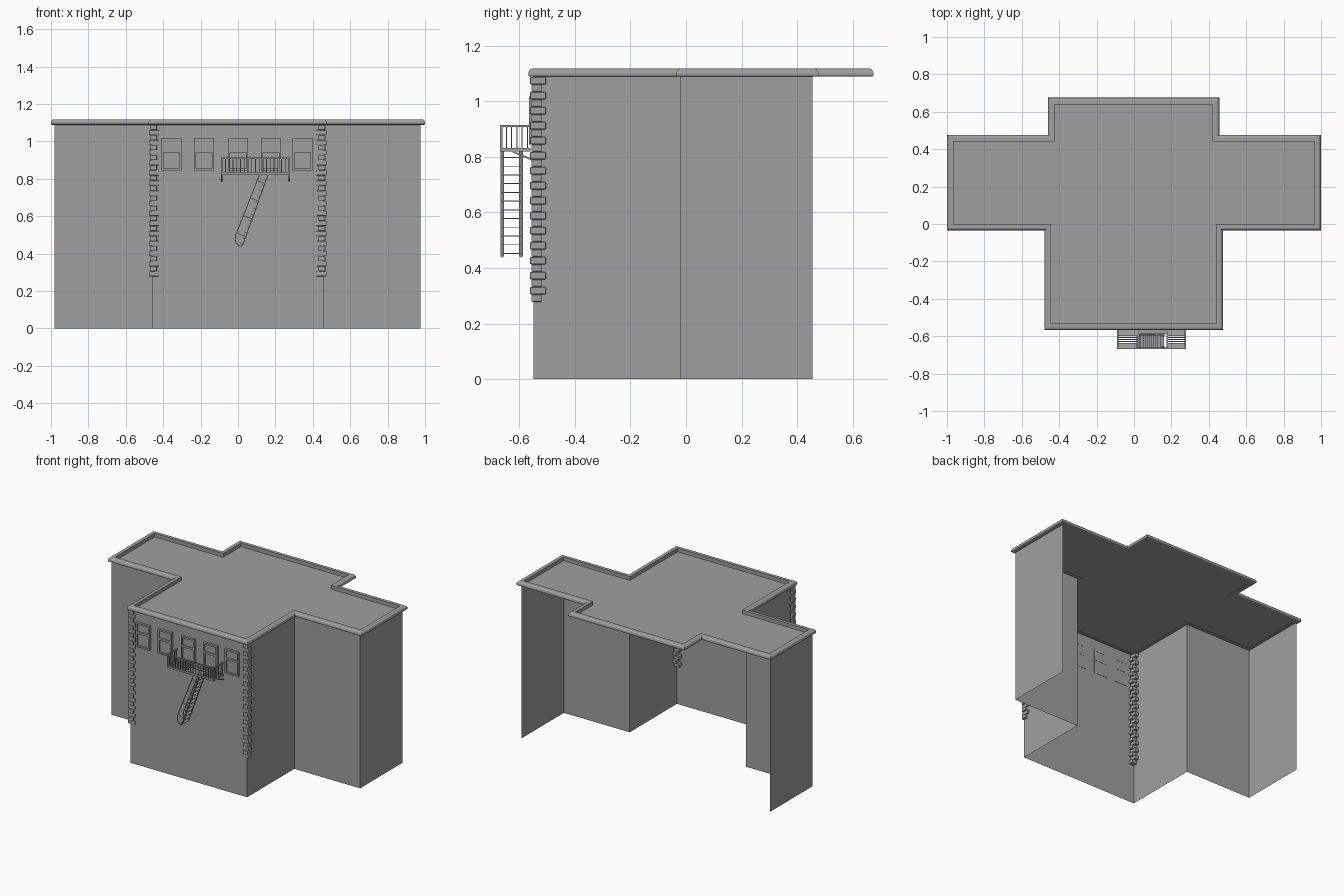
import bpy, bmesh, math
from mathutils import Vector

if "Cube" in bpy.data.objects:
    bpy.data.objects.remove(bpy.data.objects["Cube"])

grey = bpy.data.materials.new("dark_grey")
grey.diffuse_color = (.35, .35, .35, 1)
grey.use_nodes = True
grey.node_tree.nodes["Principled BSDF"].inputs["Base Color"].default_value = grey.diffuse_color


def make(name, bm):
    me = bpy.data.meshes.new(name)
    bm.to_mesh(me)
    bm.free()
    me.materials.append(grey)
    ob = bpy.data.objects.new(name, me)
    bpy.context.collection.objects.link(ob)
    return ob


def box(bm, x0, x1, y0, y1, z0, z1):
    vs = bmesh.ops.create_cube(bm, size=1)["verts"]
    for v in vs:
        v.co = Vector((x1 if v.co.x > 0 else x0,
                       y1 if v.co.y > 0 else y0,
                       z1 if v.co.z > 0 else z0))


def bar(bm, a, b, w, d):
    # rectangular bar from a to b
    a, b = Vector(a), Vector(b)
    rot = (b - a).to_track_quat('Z', 'Y')
    vs = bmesh.ops.create_cube(bm, size=1)["verts"]
    for v in vs:
        v.co = (a + b) / 2 + rot @ Vector((v.co.x * w, v.co.y * d, v.co.z * (b - a).length))


# Walls: open strip, no back
bm = bmesh.new()
plan = [(-.98, .455), (-.98, -.02), (-.46, -.02), (-.46, -.55),
        (.457, -.55), (.457, -.02), (.975, -.02), (.975, .455)]
lo = [bm.verts.new((x, y, 0)) for x, y in plan]
hi = [bm.verts.new((x, y, 1.092)) for x, y in plan]
for i in range(len(plan) - 1):
    bm.faces.new((lo[i], lo[i + 1], hi[i + 1], hi[i]))
make("walls", bm)

# Roof and rounded parapet rim swept round the outline
outline = [(-1, -.035), (-.478, -.035), (-.478, -.568), (.475, -.568), (.475, -.035), (1, -.035),
           (1, .477), (.456, .477), (.456, .675), (-.46, .675), (-.46, .477), (-1, .477)]


def inset(d):
    pts, n = [], len(outline)
    for i in range(n):
        p, c, q = (Vector(outline[(i + k) % n]) for k in (-1, 0, 1))
        e, f = (c - p).normalized(), (q - c).normalized()
        pts.append(c + d * (Vector((-e.y, e.x)) + Vector((-f.y, f.x))))
    return pts


profile = [(.035, 1.089), (.006, 1.089), (.001, 1.092), (0, 1.1),
           (.002, 1.109), (.007, 1.115), (.014, 1.118), (.035, 1.118)]
bm = bmesh.new()
rings = [[bm.verts.new((p.x, p.y, z)) for p in inset(d)] for d, z in profile]
for k in range(len(rings)):
    r, s = rings[k], rings[(k + 1) % len(rings)]
    for i in range(len(r)):
        j = (i + 1) % len(r)
        bm.faces.new((r[i], r[j], s[j], s[i]))
bmesh.ops.recalc_face_normals(bm, faces=bm.faces)
make("parapet_rim", bm)
bm = bmesh.new()
bm.faces.new([bm.verts.new((p.x, p.y, 1.092)) for p in inset(.034)])
make("roof", bm)

# Corner quoins, alternating long sides
bm = bmesh.new()
n, z0, h = 30, .278, .027
for s in (-1, 1):
    for i in range(n):
        if i % 2 == 0:
            xo, xi, y0, y1 = .475, .42, -.557, -.52
        else:
            xo, xi, y0, y1 = .469, .432, -.562, -.504
        z = z0 + i * h
        a, b = sorted((s * xo - .0015, s * xi - .0015))
        box(bm, a, b, y0, y1, z + .0005, z + h - .0005)
q = make("corner_quoins", bm)
m = q.modifiers.new("bevel", 'BEVEL')
m.width = .004
m.segments = 2

# Sash windows
bm = bmesh.new()
for cx in (-.355, -.182, 0, .176, .344):
    for a, b in ((-.054, -.043), (.043, .054)):
        box(bm, cx + a, cx + b, -.566, -.548, .845, 1.018)
    for a, b in ((.845, .855), (.94, .955), (1.006, 1.018)):
        box(bm, cx - .054, cx + .054, -.566, -.548, a, b)
    box(bm, cx - .043, cx + .043, -.558, -.5495, .955, 1.006)
    box(bm, cx - .043, cx + .043, -.554, -.5495, .855, .94)
make("windows", bm)

# Balcony floor: frame and slats with a stair opening
X0, X1, Y0, Y1 = -.091, .277, -.669, -.56
HX0, HX1 = .03, .174
bm = bmesh.new()
for y in (Y0, Y1 - .01):
    box(bm, X0, X1, y, y + .01, .82, .833)
for x in (X0, HX0 - .008, HX1, X1 - .008):
    box(bm, x, x + .008, Y0, Y1, .82, .833)
for i in range(8):
    y = Y0 + .014 + i * .0115
    for a, b in ((X0, HX0), (HX1, X1)):
        box(bm, a, b, y, y + .006, .824, .83)
box(bm, HX0, HX1, -.588, -.562, .824, .83)
make("balcony_floor", bm)

# Balcony railing
bm = bmesh.new()
box(bm, X0, X1, Y0, Y0 + .008, .907, .915)
for x in (X0, X1 - .008):
    box(bm, x, x + .008, Y0, Y1, .907, .915)
    for i in range(5):
        y = Y0 + .02 + i * .019
        box(bm, x + .002, x + .006, y, y + .004, .828, .91)
    box(bm, x, x + .008, Y0, Y0 + .008, .82, .915)
for i in range(1, 18):
    x = X0 + .002 + i * (X1 - X0 - .008) / 18
    box(bm, x, x + .004, Y0 + .002, Y0 + .006, .828, .91)
make("balcony_railing", bm)

# Diagonal brackets under the balcony
bm = bmesh.new()
for x in (X0 + .004, X1 - .004):
    bar(bm, (x, -.625, .82), (x, -.548, .787), .006, .006)
make("balcony_brackets", bm)

# Stair: stringers, treads, handrails with curved foot
bm = bmesh.new()
top, foot = Vector((.16, 0, .82)), Vector((.024, 0, .443))
rail = [(.114, .82), (-.012, .5), (-.015, .475), (-.008, .455), (.006, .443), (.022, .44)]
for y in (-.662, -.594):
    o = Vector((0, y, 0))
    bar(bm, top + o, foot + o, .013, .004)
    for a, b in zip(rail, rail[1:]):
        bar(bm, (a[0], y, a[1]), (b[0], y, b[1]), .004, .004)
    for t in (.12, .37, .62, .87):
        p = top.lerp(foot, t) + o
        bar(bm, p, p + Vector((-.045, 0, .017)), .003, .003)
for i in range(12):
    p = top.lerp(foot, (i + .7) / 12)
    box(bm, p.x - .014, p.x + .008, -.662, -.594, p.z - .0015, p.z + .0015)
make("fire_stair", bm)
